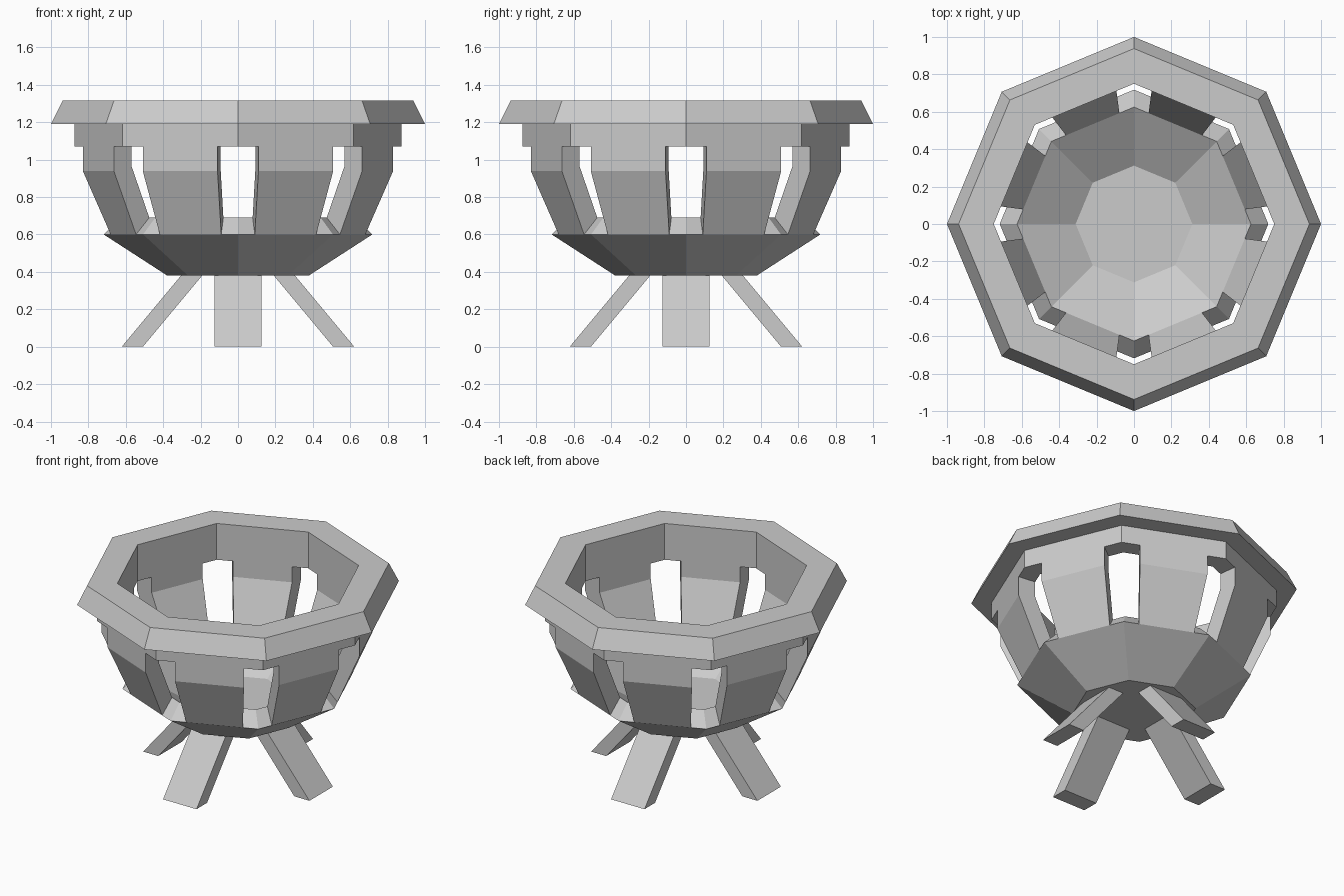
import bpy, bmesh
from math import cos, sin, pi
from mathutils import Matrix, Vector

if "Cube" in bpy.data.objects:
    bpy.data.objects.remove(bpy.data.objects["Cube"])

SLOT = 0.177  # fraction of an octagon side taken by half a slot


def ring(bm, r, z, split=True):
    """Octagon loop; optionally with two extra points per side for the slots."""
    corners = [Vector((r * cos(i * pi / 4), r * sin(i * pi / 4), z)) for i in range(8)]
    pts = []
    for i, a in enumerate(corners):
        b = corners[(i + 1) % 8]
        pts += [a, a.lerp(b, SLOT), b.lerp(a, SLOT)] if split else [a]
    return [bm.verts.new(p) for p in pts]


def bridge(bm, a, b, skip=()):
    n = len(a)
    for k in range(n):
        if k % 3 not in skip:
            j = (k + 1) % n
            bm.faces.new((a[k], a[j], b[j], b[k]))


def finish(bm, name):
    bmesh.ops.recalc_face_normals(bm, faces=bm.faces)
    mesh = bpy.data.meshes.new(name)
    bm.to_mesh(mesh)
    bm.free()
    obj = bpy.data.objects.new(name, mesh)
    bpy.context.collection.objects.link(obj)
    return obj


# Slotted bowl: outer and inner shells with openings at the octagon corners
bm = bmesh.new()
outer = [ring(bm, r, z) for r, z in
         [(0.378, 0.38), (0.718, 0.60), (0.875, 0.94), (0.875, 1.07), (0.875, 1.19)]]
inner = [ring(bm, r, z) for r, z in
         [(0.312, 0.49), (0.625, 0.69), (0.75, 0.965), (0.75, 1.07), (0.75, 1.19)]]
for shell in (outer, inner):
    bm.faces.new(shell[0])
    for lv in range(4):
        bridge(bm, shell[lv], shell[lv + 1], skip=(0, 2) if lv in (1, 2) else ())
# Slot sills, ceilings and side jambs
for lv in (1, 3):
    bridge(bm, outer[lv], inner[lv], skip=(1,))
for lv in (1, 2):
    for k in range(24):
        if k % 3:
            bm.faces.new((outer[lv][k], outer[lv + 1][k], inner[lv + 1][k], inner[lv][k]))
finish(bm, "slotted_bowl")

# Flared rim
bm = bmesh.new()
loops = [ring(bm, r, z, False) for r, z in
         [(0.875, 1.19), (1.0, 1.19), (0.938, 1.315), (0.75, 1.315), (0.75, 1.19)]]
for a, b in zip(loops, loops[1:]):
    bridge(bm, a, b)
finish(bm, "rim")

# Four splayed legs, ending inside the bowl floor
for i, side in enumerate(("right", "back", "left", "front")):
    bm = bmesh.new()
    bmesh.ops.create_cube(bm, size=1)
    for v in bm.verts:
        top = v.co.z > 0
        v.co = Vector(((0.215 if top else 0.565) + v.co.x * 0.113,
                       v.co.y * 0.25, 0.42 if top else 0))
    bm.transform(Matrix.Rotation(i * pi / 2, 4, 'Z'))
    finish(bm, side + "_leg")
